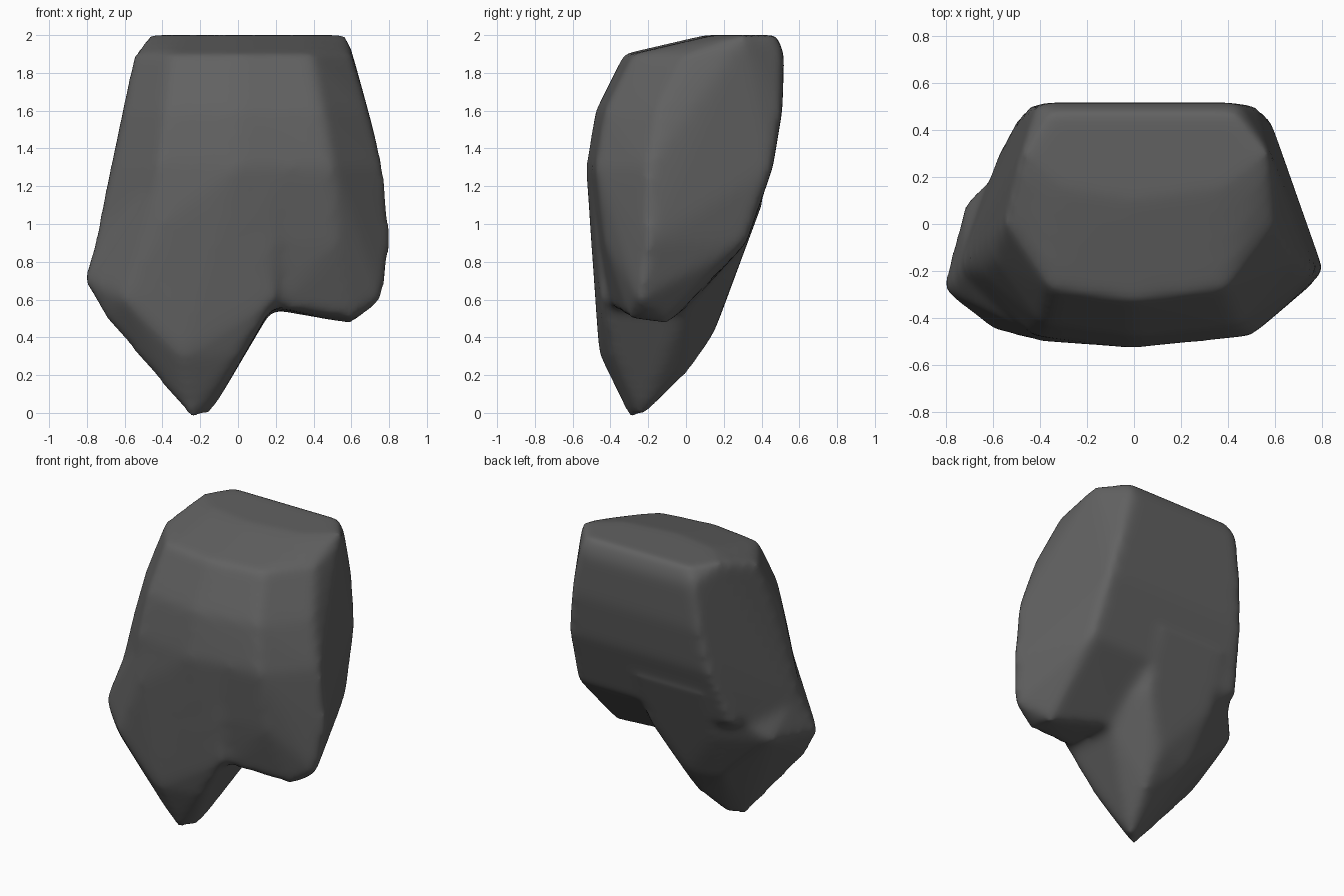
import bpy, bmesh

cube = bpy.data.objects.get("Cube")
if cube:
    bpy.data.objects.remove(cube, do_unlink=True)

stone = bpy.data.materials.new("dark grey stone")
stone.use_nodes = True
stone.diffuse_color = (0.12, 0.12, 0.12, 1)
stone.node_tree.nodes["Principled BSDF"].inputs["Base Color"].default_value = stone.diffuse_color


def add_hull(bm, corners):
    """Add the convex chunk spanned by a few corner points."""
    verts = [bm.verts.new(corner) for corner in corners]
    result = bmesh.ops.convex_hull(bm, input=verts)
    spare = {v for v in result["geom_interior"] if isinstance(v, bmesh.types.BMVert)}
    bmesh.ops.delete(bm, geom=list(spare), context="VERTS")


def section(z, left, right, front, side, back):
    """Level cut of the block: bowed front, widest at side, narrower straight back."""
    corners = [(0, front, z)]
    for reach in (left, right):
        corners.append((reach, side, z))
        corners.append((reach * 0.75, back, z))
        corners.append((reach * 0.65, front + 0.05, z))
    return corners


# Main block, from its rounded top down to the shoulder
block = []
block += section(z=2.0, left=-0.48, right=0.58, front=0.1, side=0.3, back=0.48)
block += section(z=1.9, left=-0.55, right=0.6, front=-0.33, side=0, back=0.52)
block += section(z=1.6, left=-0.6, right=0.69, front=-0.48, side=-0.15, back=0.51)
block += section(z=1.3, left=-0.66, right=0.77, front=-0.53, side=-0.2, back=0.46)
block += section(z=0.9, left=-0.76, right=0.81, front=-0.48, side=-0.2, back=0.32)

# Blunt lobe under the block's left side
block += [(0.6, -0.1, 0.47), (0.6, -0.3, 0.5), (0.77, -0.25, 0.6), (0.2, -0.4, 0.56), (0.15, 0, 0.55)]

# Pointed lower spur: tip, flanks, shoulder, then the roots inside the block
tip = [(-0.25, -0.3, -0.03), (-0.16, -0.23, -0.03)]
flanks = [
    (-0.3, -0.46, 0.3), (0, -0.4, 0.3), (-0.1, 0, 0.2), (0, -0.15, 0.25),
    (0.2, -0.45, 0.6), (0.2, 0, 0.58), (-0.1, 0.14, 0.4), (-0.35, 0.1, 0.4),
]
shoulder = [(-0.82, -0.28, 0.7), (-0.72, 0.1, 0.75), (-0.73, -0.2, 1), (-0.6, -0.45, 0.6), (-0.7, -0.3, 0.5)]
roots = [(-0.4, -0.48, 1.3), (0, -0.53, 1.3), (0.2, -0.5, 1.2), (-0.4, -0.5, 1)]
for x in (-0.4, 0.1):
    roots += [(x, 0.27, 0.75), (x, 0.4, 1.1)]

bm = bmesh.new()
add_hull(bm, block)
add_hull(bm, tip + flanks + shoulder + roots)
mesh = bpy.data.meshes.new("rock")
bm.to_mesh(mesh)
bm.free()
mesh.materials.append(stone)
rock = bpy.data.objects.new("rock", mesh)
bpy.context.collection.objects.link(rock)

# Fuse the chunks and wear down the edges
fuse = rock.modifiers.new("fuse", "REMESH")
fuse.mode = "VOXEL"
fuse.voxel_size = 0.025
fuse.use_smooth_shade = True
wear = rock.modifiers.new("wear", "SMOOTH")
wear.factor = 0.5
wear.iterations = 18
